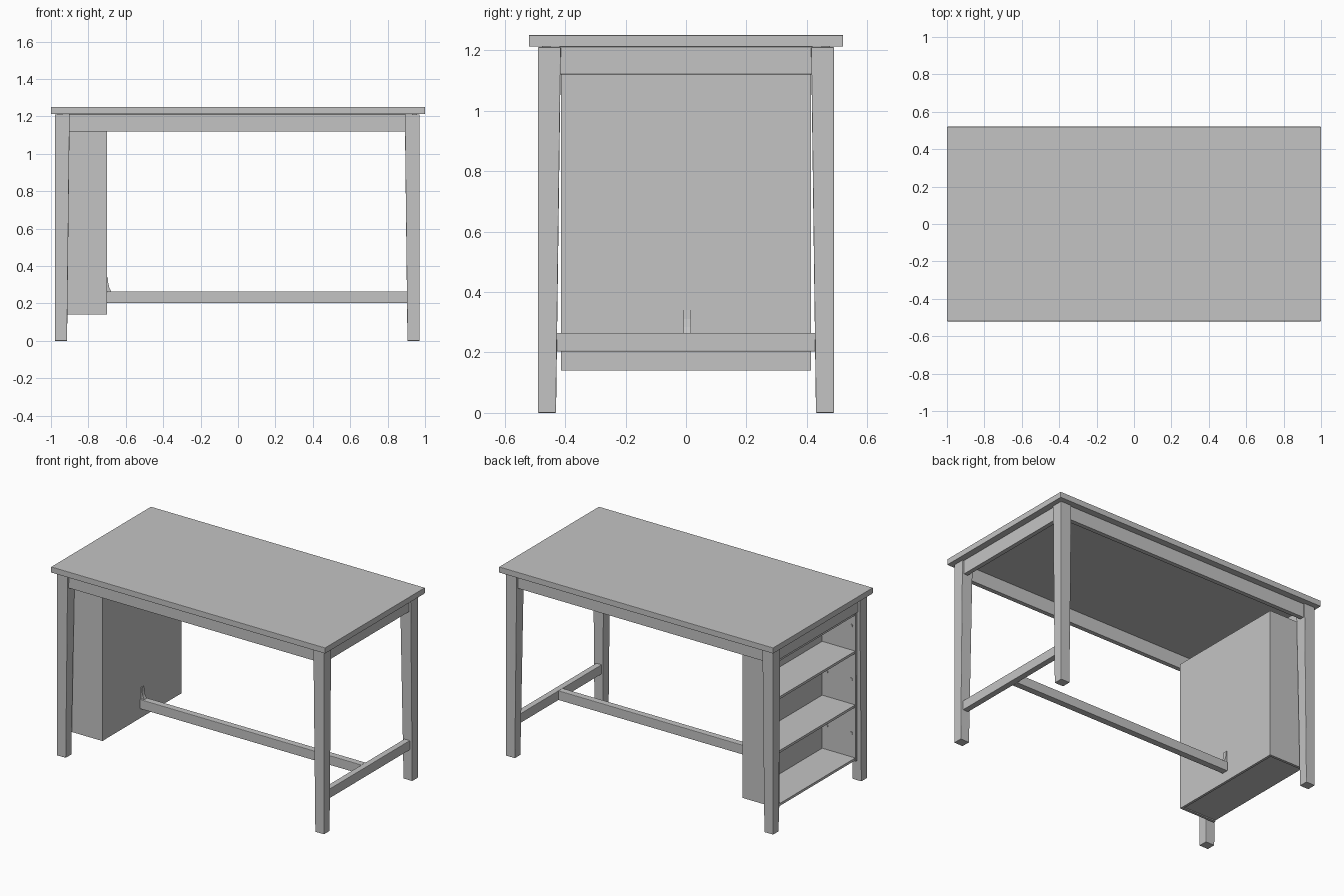
import bpy, bmesh, math

if "Cube" in bpy.data.objects:
    bpy.data.objects.remove(bpy.data.objects["Cube"])

grey = bpy.data.materials.new("light_grey")
grey.diffuse_color = (0.55, 0.55, 0.55, 1)
grey.use_nodes = True
grey.node_tree.nodes["Principled BSDF"].inputs["Base Color"].default_value = grey.diffuse_color


def finish(name, bm, bevel=0.0):
    bmesh.ops.recalc_face_normals(bm, faces=bm.faces)
    me = bpy.data.meshes.new(name)
    bm.to_mesh(me)
    bm.free()
    ob = bpy.data.objects.new(name, me)
    bpy.context.collection.objects.link(ob)
    me.materials.append(grey)
    if bevel:
        mod = ob.modifiers.new("soft_edges", 'BEVEL')
        mod.width = bevel
        mod.segments = 2
    return ob


def box(name, x, y, z, bevel=0.0):
    """Box from (min, max) ranges."""
    bm = bmesh.new()
    bmesh.ops.create_cube(bm, size=1)
    for v in bm.verts:
        v.co = [r[0] if c < 0 else r[1] for c, r in zip(v.co, (x, y, z))]
    return finish(name, bm, bevel)


def leg(name, sx, sy):
    """Leg with straight outer faces and tapered inner faces."""
    bm = bmesh.new()
    bmesh.ops.create_cube(bm, size=1)
    for v in bm.verts:
        top = v.co.z > 0
        inner_x, inner_y = (0.896, 0.414) if top else (0.91, 0.43)
        v.co = (sx * (0.975 if v.co.x > 0 else inner_x) - 0.004,
                sy * (0.49 if v.co.y > 0 else inner_y),
                1.21 if top else 0)
    return finish(name, bm, 0.003)


# Table top
box("table_top", (-1, 1), (-0.52, 0.52), (1.212, 1.25), 0.002)

# Legs
for sx, side in ((-1, "left"), (1, "right")):
    for sy, end in ((-1, "front"), (1, "back")):
        leg(f"{end}_{side}_leg", sx, sy)

# Aprons under the top
for s, n in ((-1, "front"), (1, "back")):
    box(n + "_apron", (-0.905, 0.897), sorted((s * 0.448, s * 0.478)), (1.12, 1.212), 0.002)
for s, n in ((-1, "left"), (1, "right")):
    box(n + "_apron", sorted((s * 0.932 - 0.004, s * 0.962 - 0.004)), (-0.42, 0.42), (1.12, 1.212), 0.002)

# Stretchers
box("cross_stretcher", (0.915, 0.955), (-0.43, 0.43), (0.203, 0.265), 0.003)
box("long_stretcher", (-0.70, 0.916), (-0.022, 0.022), (0.203, 0.265), 0.003)

# Shelf unit, open towards the left
for s, n in ((-1, "front"), (1, "back")):
    box(n + "_shelf_side", (-0.96, -0.70), sorted((s * 0.396, s * 0.413)), (0.14, 1.12))
box("shelf_unit_back", (-0.717, -0.701), (-0.396, 0.396), (0.14, 1.12))
box("shelf_unit_top", (-0.958, -0.717), (-0.396, 0.396), (1.104, 1.12))
for i, z in enumerate((0.155, 0.505, 0.86)):
    box(f"shelf_{i + 1}", (-0.958, -0.717), (-0.396, 0.396), (z - 0.008, z + 0.008))

# Peg caps inside the shelf sides
for s in (-1, 1):
    for z in (0.32, 0.675, 1.03):
        for x in (-0.93, -0.75):
            bm = bmesh.new()
            bmesh.ops.create_cone(bm, cap_ends=True, segments=12, radius1=0.01, radius2=0.01, depth=0.006)
            peg = finish("shelf_peg", bm)
            peg.rotation_euler.x = math.pi / 2
            peg.location = (x, s * 0.394, z)

# Angled bracket joining the stretcher to the shelf unit
profile = [(-0.701, 0.264), (-0.677, 0.264), (-0.688, 0.285), (-0.694, 0.31), (-0.696, 0.34), (-0.701, 0.34)]
bm = bmesh.new()
face = bm.faces.new([bm.verts.new((x, -0.009, z)) for x, z in profile])
ext = bmesh.ops.extrude_face_region(bm, geom=[face])
bmesh.ops.translate(bm, vec=(0, 0.025, 0),
                    verts=[g for g in ext["geom"] if isinstance(g, bmesh.types.BMVert)])
finish("stretcher_bracket", bm)
